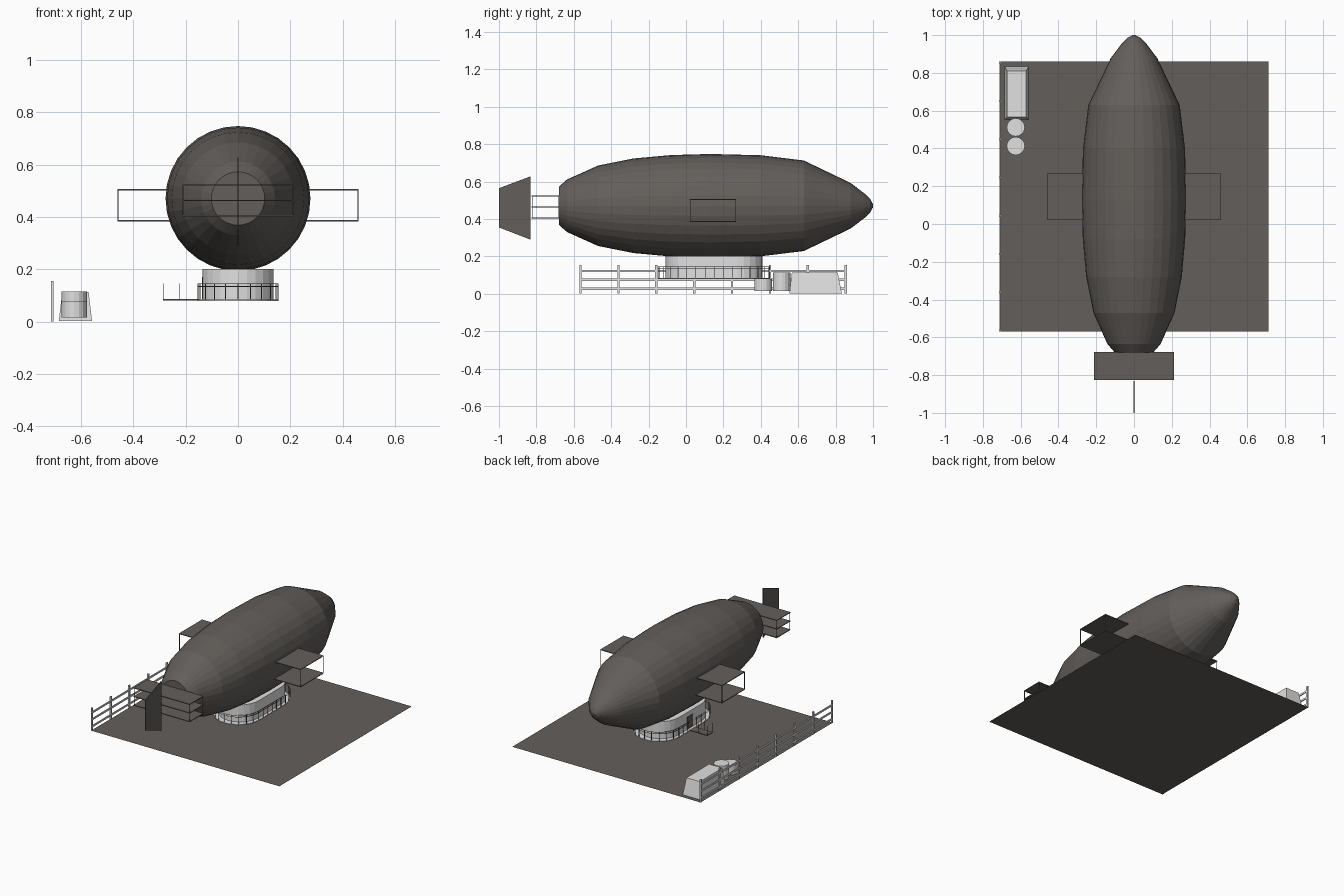
import bpy, bmesh, math
from mathutils import Vector

if "Cube" in bpy.data.objects:
    bpy.data.objects.remove(bpy.data.objects["Cube"])


def material(name, c):
    m = bpy.data.materials.new(name)
    m.diffuse_color = (*c, 1)
    m.use_nodes = True
    m.node_tree.nodes["Principled BSDF"].inputs["Base Color"].default_value = m.diffuse_color
    return m


HULL = material("dark warm grey", (0.125, 0.113, 0.104))
LIGHT = material("light grey", (0.75, 0.75, 0.75))


def finish(name, bm, mat):
    bmesh.ops.recalc_face_normals(bm, faces=bm.faces[:])
    me = bpy.data.meshes.new(name)
    bm.to_mesh(me)
    bm.free()
    me.materials.append(mat)
    ob = bpy.data.objects.new(name, me)
    bpy.context.collection.objects.link(ob)
    return ob


def add_box(bm, x0, x1, y0, y1, z0, z1, taper=0.0):
    vs = []
    for z, t in ((z0, 0), (z1, taper)):
        for x, y in ((x0 + t, y0 + t), (x1 - t, y0 + t), (x1 - t, y1 - t * 1.7), (x0 + t, y1 - t * 1.7)):
            vs.append(bm.verts.new((x, y, z)))
    bm.faces.new(vs[3::-1])
    bm.faces.new(vs[4:])
    for i in range(4):
        j = (i + 1) % 4
        bm.faces.new((vs[i], vs[j], vs[4 + j], vs[4 + i]))


def boxes(name, mat, items):
    bm = bmesh.new()
    for it in items:
        add_box(bm, *it)
    return finish(name, bm, mat)


def prism(name, outline, axis, depth, mat):
    # extrude a flat outline along an axis vector
    bm = bmesh.new()
    f = bm.faces.new([bm.verts.new(p) for p in outline])
    r = bmesh.ops.extrude_face_region(bm, geom=[f], use_keep_orig=True)
    vs = [v for v in r["geom"] if isinstance(v, bmesh.types.BMVert)]
    bmesh.ops.translate(bm, vec=Vector(axis) * depth, verts=vs)
    return finish(name, bm, mat)


def stadium(r, z, half=0.135, yc=0.15, n=12):
    # rounded outline, starts and ends on the -x side
    pts = []
    for s, a0 in ((1, math.pi), (-1, 0)):
        for i in range(n + 1):
            a = a0 - math.pi * i / n
            pts.append((r * math.cos(a), yc + s * half + r * math.sin(a), z))
    return pts


# Envelope: lathe round the y axis
profile = [(-0.68, 0.102), (-0.635, 0.141), (-0.47, 0.215), (-0.28, 0.253), (-0.08, 0.271),
           (0.13, 0.277), (0.40, 0.27), (0.63, 0.242), (0.88, 0.122), (0.955, 0.065),
           (0.985, 0.036), (1.0, 0.008)]
N, ZC = 32, 0.471
bm = bmesh.new()
rings = [[bm.verts.new((r * math.cos(2 * math.pi * i / N), y, ZC + r * math.sin(2 * math.pi * i / N)))
          for i in range(N)] for y, r in profile]
for a, b in zip(rings, rings[1:]):
    for i in range(N):
        j = (i + 1) % N
        bm.faces.new((a[i], a[j], b[j], b[i]))
bm.faces.new(rings[0])
bm.faces.new(rings[-1])
finish("envelope", bm, HULL)

# Side wings: paired plates with outer struts, both sides
for s, side in ((-1, "left"), (1, "right")):
    xa, xb = sorted((s * 0.22, s * 0.46))
    boxes(side + "_wings", HULL, [(xa, xb, 0.02, 0.268, z, z + 0.005) for z in (0.384, 0.502)])
    xa, xb = sorted((s * 0.457, s * 0.46))
    boxes(side + "_wing_struts", HULL, [(xa, xb, y, y + 0.003, 0.387, 0.505) for y in (0.021, 0.264)])

# Tail planes, struts and rudder
boxes("tail_planes", HULL, [(-0.212, 0.212, -0.825, -0.678, z, z + 0.005) for z in (0.402, 0.461, 0.520)])
boxes("tail_struts", HULL, [(x - 0.0015, x + 0.0015, y, y + 0.003, 0.404, 0.522)
                            for x in (-0.21, 0.21) for y in (-0.824, -0.682)])
prism("rudder", [(-0.002, -1, 0.355), (-0.002, -0.832, 0.29), (-0.002, -0.832, 0.628), (-0.002, -1, 0.565)],
      (1, 0, 0), 0.004, HULL)

# Gondola and its walkway deck
prism("gondola", stadium(0.135, 0.08, 0.125), (0, 0, 1), 0.122, LIGHT)
prism("walkway_deck", stadium(0.155, 0.079, 0.145), (0, 0, 1), 0.006, LIGHT)
boxes("gondola_door", HULL, [(-0.138, -0.134, 0.12, 0.18, 0.087, 0.17)])
boxes("gangway", HULL, [(-0.287, -0.15, 0.12, 0.18, 0.081, 0.086)])
boxes("gangway_posts", HULL, [(x, x + 0.002, y, y + 0.002, 0.085, 0.147)
                              for x in (-0.287, -0.223) for y in (0.12, 0.178)])

# Walkway railing, open at the gangway
for z in (0.134, 0.145):
    cu = bpy.data.curves.new("walkway_rail", "CURVE")
    cu.dimensions = "3D"
    cu.bevel_depth = 0.0016
    cu.bevel_resolution = 0
    path = [(-0.153, 0.185, z)] + stadium(0.153, z, 0.145) + [(-0.153, 0.115, z)]
    sp = cu.splines.new("POLY")
    sp.points.add(len(path) - 1)
    for p, co in zip(sp.points, path):
        p.co = (*co, 1)
    cu.materials.append(HULL)
    bpy.context.collection.objects.link(bpy.data.objects.new("walkway_rail", cu))
posts = stadium(0.153, 0, 0.145, n=10)
posts += [(s * 0.153, 0.15 + d, 0) for s in (-1, 1) for d in (-0.097, -0.048, 0.048, 0.097)] + [(0.153, 0.15, 0)]
boxes("railing_posts", HULL, [(x - 0.0015, x + 0.0015, y - 0.0015, y + 0.0015, 0.084, 0.146) for x, y, _ in posts])

# Landing pad
bm = bmesh.new()
bm.faces.new([bm.verts.new(p) for p in ((-0.712, -0.57, 0), (0.712, -0.57, 0), (0.712, 0.86, 0), (-0.712, 0.86, 0))])
finish("landing_pad", bm, HULL)

# Fence on the left edge
boxes("fence_posts", LIGHT, [(-0.715, -0.705, -0.57 + 0.2025 * k, -0.558 + 0.2025 * k, 0.001, 0.155) for k in range(8)])
boxes("fence_rails", LIGHT, [(-0.713, -0.707, -0.565, 0.855, z - 0.006, z + 0.006) for z in (0.027, 0.075, 0.122)])

# Tapered crate and two barrels
boxes("crate", LIGHT, [(-0.685, -0.558, 0.553, 0.833, 0.002, 0.113, 0.013)])
for y, top in ((0.413, 0.08), (0.512, 0.115)):
    ring = [(-0.626 + 0.048 * math.cos(i * math.pi / 8), y + 0.048 * math.sin(i * math.pi / 8), 0.016)
            for i in range(16)]
    prism("barrel", ring, (0, 0, 1), top - 0.016, LIGHT)
